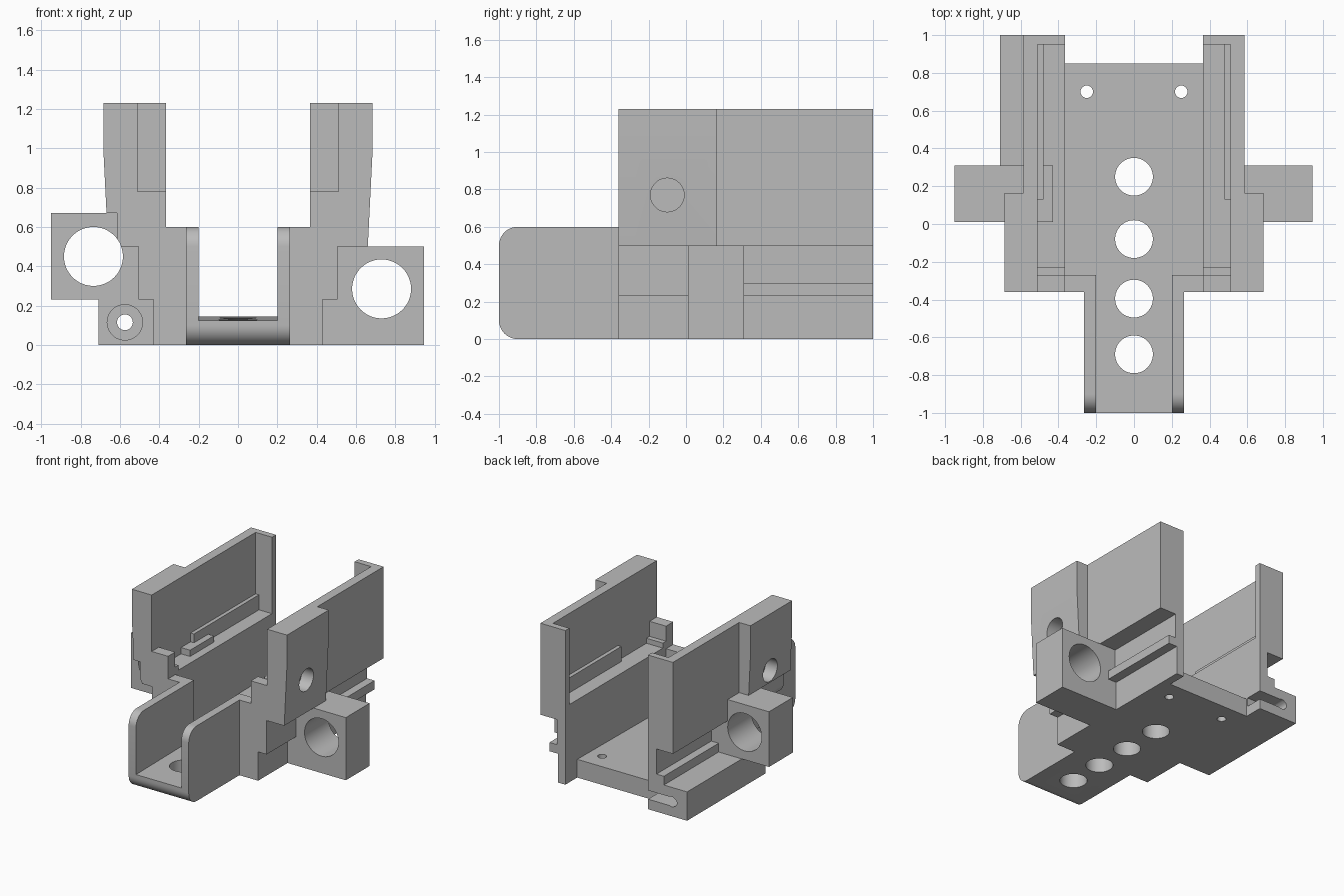
import bpy, bmesh, math
from mathutils import Matrix, Vector

if "Cube" in bpy.data.objects:
    bpy.data.objects.remove(bpy.data.objects["Cube"])

grey = bpy.data.materials.new("plain grey")
grey.use_nodes = True
colour = (0.5, 0.5, 0.5, 1)
grey.diffuse_color = colour
grey.node_tree.nodes["Principled BSDF"].inputs["Base Color"].default_value = colour

parts, cutters = [], []


def finish(name, bm, store):
    bmesh.ops.recalc_face_normals(bm, faces=bm.faces)
    mesh = bpy.data.meshes.new(name)
    bm.to_mesh(mesh)
    bm.free()
    mesh.materials.append(grey)
    ob = bpy.data.objects.new(name, mesh)
    bpy.context.collection.objects.link(ob)
    store.append(ob)
    return ob


def prism(name, points, start, end, axis="y", side=1, store=parts):
    """Extrude an XZ outline along y, or a YZ outline along x."""
    def place(p, d):
        return (side * p[0], d, p[1]) if axis == "y" else (side * d, p[0], p[1])
    bm = bmesh.new()
    a = [bm.verts.new(place(p, start)) for p in points]
    b = [bm.verts.new(place(p, end)) for p in points]
    bm.faces.new(a)
    bm.faces.new(b[::-1])
    for i in range(len(a)):
        j = (i + 1) % len(a)
        bm.faces.new((a[i], a[j], b[j], b[i]))
    return finish(name, bm, store)


def box(name, x, y, z, side=1, store=parts):
    outline = [(x[0], z[0]), (x[1], z[0]), (x[1], z[1]), (x[0], z[1])]
    return prism(name, outline, y[0], y[1], "y", side, store)


def drill(name, centre, radius, depth, axis):
    bm = bmesh.new()
    bmesh.ops.create_cone(bm, cap_ends=True, segments=48, radius1=radius,
                          radius2=radius, depth=depth)
    turn = Vector((0, 0, 1)).rotation_difference(Vector(axis)).to_matrix().to_4x4()
    bm.transform(Matrix.Translation(centre) @ turn)
    return finish(name, bm, cutters)


def cut(targets, tools):
    for ob in targets:
        for tool in tools:
            mod = ob.modifiers.new("cut", "BOOLEAN")
            mod.operation, mod.solver, mod.object = "DIFFERENCE", "EXACT", tool


def arc(cy, cz, r, a0, a1, n=10):
    angles = [math.radians(a0 + (a1 - a0) * i / n) for i in range(n + 1)]
    return [(cy + r * math.cos(a), cz + r * math.sin(a)) for a in angles]


# Floor, very slightly sloped, with a rounded front edge
def slope(y):
    return 0.125 + 0.011 * (y + 1)


joint = -0.27
front_floor = prism("front_floor", [(-1, slope(-1))] + arc(-0.9, 0.1, 0.1, 180, 270)
                    + [(joint, 0), (joint, slope(joint))], -0.2, 0.2, "x")
main_floor = prism("main_floor", [(joint, 0), (0.85, 0), (0.85, slope(0.85)),
                                  (joint, slope(joint))], -0.365, 0.365, "x")
holes = [drill("floor_hole", (0, y, 0.1), 0.1, 0.5, (0, 0, 1))
         for y in (0.25, -0.08, -0.395, -0.69)]
pins = [drill("pin_hole", (x, 0.7, 0.1), 0.033, 0.5, (0, 0, 1)) for x in (-0.25, 0.25)]
cut([front_floor], holes[2:])
cut([main_floor], holes[:2] + pins)

# Outer wall outline shared by front and middle sections
outer = [(0.43, 0), (0.43, 0.23), (0.505, 0.23), (0.505, 0.5),
         (0.66, 0.5), (0.685, 1.0), (0.685, 1.23), (0.51, 1.23)]
# Rear outline with a rail and a groove below the upper panel
rear = [(0.43, 0), (0.43, 0.23), (0.505, 0.23), (0.505, 0.3), (0.44, 0.3),
        (0.44, 0.5), (0.585, 0.5), (0.585, 1.23)]
ledge = 0.62

walls = {}
for side, label in ((1, "left"), (-1, "right")):
    prism(label + "_channel_wall",
          arc(-0.9, 0.1, 0.1, 180, 270) + [(-0.36, 0), (-0.36, 0.6)]
          + arc(-0.9, 0.5, 0.1, 90, 180), 0.2, 0.265, "x", side)
    front = prism(label + "_front_wall",
                  [(0.2, 0)] + outer + [(0.51, 0.78), (0.365, 0.78), (0.365, 0.6), (0.2, 0.6)],
                  -0.36, joint, side=side)
    middle = prism(label + "_middle_wall",
                   [(0.365, 0)] + outer + [(0.51, ledge), (0.365, ledge)],
                   joint, 0.165, side=side)
    back = prism(label + "_back_wall",
                 [(0.365, 0)] + rear + [(0.51, 1.23), (0.51, ledge), (0.365, ledge)],
                 0.165, 0.95, side=side)
    lip = prism(label + "_back_lip", [(0.365, 0)] + rear + [(0.365, 1.23)],
                0.95, 1.0, side=side)
    walls[side] = (front, middle, back, lip)
    box(label + "_ledge_step", (0.365, 0.51), (joint, -0.23), (ledge, 0.66), side)
    box(label + "_inner_bar", (0.48, 0.51), (0.13, 0.95), (ledge, 0.74), side)

    # Blind round sockets in the outside of each wall
    upper = drill("upper_socket", (side * 0.67, -0.1, 0.77), 0.09, 0.2, (1, 0, 0))
    lower = drill("lower_socket", (side * 0.51, -0.23, 0.37), 0.085, 0.2, (1, 0, 0))
    cut([front], [lower])
    cut([middle], [upper, lower])

# Rod blocks, one low and one high
left_block = box("left_rod_block", (0.43, 0.945), (0.01, 0.31), (0, 0.5))
right_block = box("right_rod_block", (-0.95, -0.43), (0.01, 0.31), (0.23, 0.67))
left_bore = drill("left_bore", (0.73, 0.16, 0.285), 0.15, 0.6, (0, 1, 0))
right_bore = drill("right_bore", (-0.735, 0, 0.45), 0.15, 1.2, (0, 1, 0))
clearance = box("rod_clearance", (-1.1, -0.615), (-0.5, 0.01), (0.1, 0.67), store=cutters)
cut([left_block], [left_bore])
cut([right_block], [right_bore])
cut(walls[-1][:2], [clearance, right_bore])

# Low side ledge with a screw hole and a slot in its rear end
side_ledge = box("right_side_ledge", (-0.71, -0.43), (0.01, 1.0), (0, 0.23))
screw = drill("screw_hole", (-0.575, 0.5, 0.115), 0.04, 1.4, (0, 1, 0))
recess = drill("screw_recess", (-0.575, 0, 0.115), 0.09, 0.2, (0, 1, 0))
slot = prism("nut_slot", [(-0.3, 0.15), (-0.3, 0.08)]
             + [(-0.585 - dx, z) for dx, z in arc(0, 0.115, 0.035, -90, 90)],
             0.86, 1.1, store=cutters)
cut([side_ledge], [screw, recess, slot])
cut(walls[-1][2:], [slot])

# Bake the cuts, drop the cutters and keep hard edges crisp
bpy.context.view_layer.update()
graph = bpy.context.evaluated_depsgraph_get()
baked = [bpy.data.meshes.new_from_object(ob.evaluated_get(graph)) for ob in parts]
for ob, mesh in zip(parts, baked):
    ob.modifiers.clear()
    ob.data = mesh
for tool in cutters:
    bpy.data.objects.remove(tool)
bpy.ops.object.select_all(action="DESELECT")
for ob in parts:
    ob.select_set(True)
bpy.context.view_layer.objects.active = parts[0]
bpy.ops.object.shade_smooth_by_angle(angle=math.radians(30))
